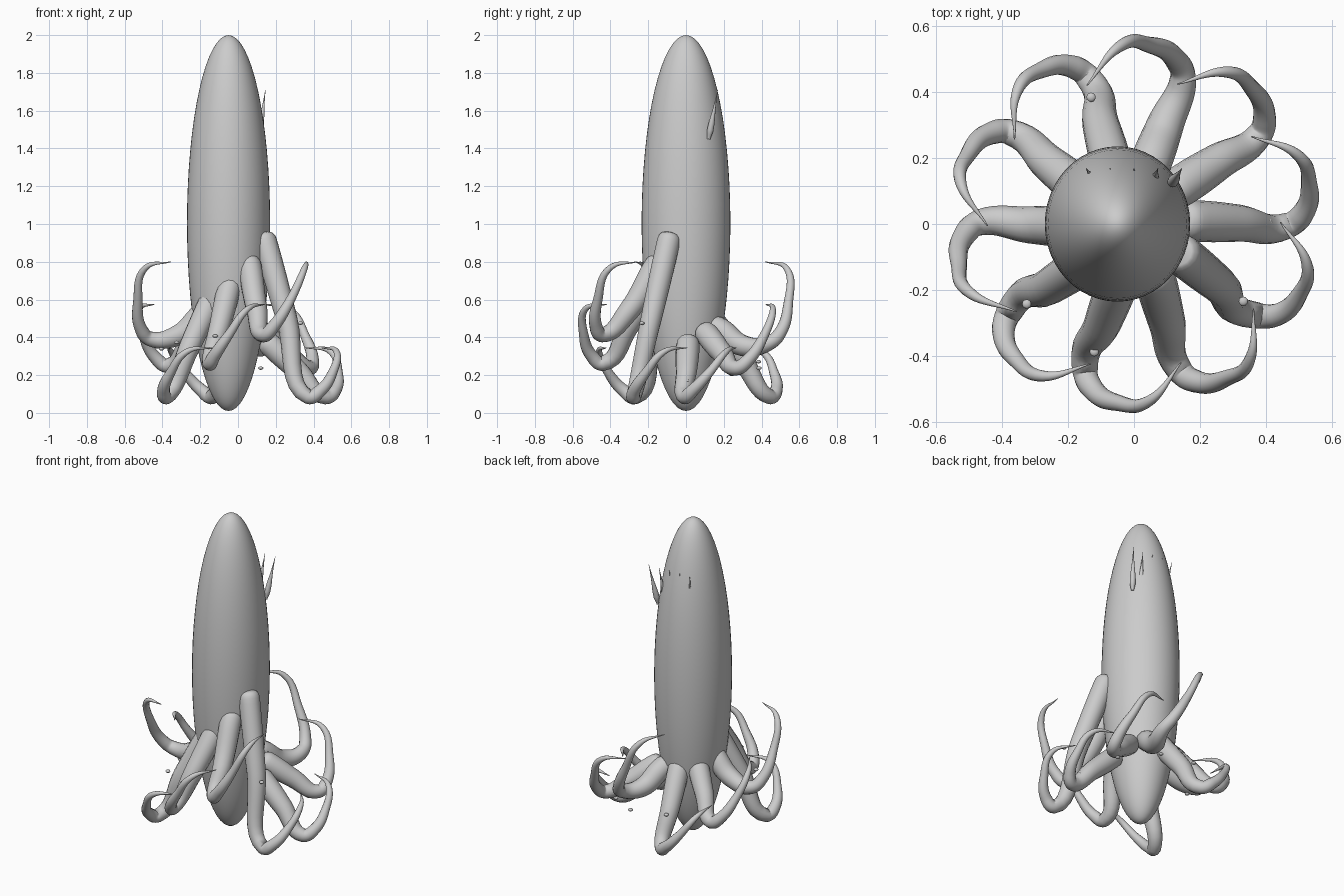
import bpy, math
from mathutils import Vector, Matrix

cube = bpy.data.objects.get("Cube")
if cube:
    bpy.data.objects.remove(cube, do_unlink=True)

grey = bpy.data.materials.new("plain grey")
grey.use_nodes = True
GREY = (0.6, 0.6, 0.6, 1)
grey.diffuse_color = GREY
grey.node_tree.nodes["Principled BSDF"].inputs["Base Color"].default_value = GREY


def finish(ob, name):
    ob.name = name
    ob.data.name = name
    ob.data.materials.clear()
    ob.data.materials.append(grey)
    ob.data.polygons.foreach_set("use_smooth", [True] * len(ob.data.polygons))
    return ob


def ball(name, centre, size, segments, rings):
    bpy.ops.mesh.primitive_uv_sphere_add(segments=segments, ring_count=rings, location=centre)
    ob = bpy.context.object
    ob.scale = size
    return finish(ob, name)


def tube(name, points, radii):
    """Tapered tube along a smooth path, turned into a mesh."""
    cu = bpy.data.curves.new(name, "CURVE")
    cu.dimensions = "3D"
    cu.bevel_depth = 1
    cu.bevel_resolution = 5
    cu.resolution_u = 8
    cu.use_fill_caps = True
    sp = cu.splines.new("BEZIER")
    sp.radius_interpolation = "CARDINAL"
    sp.bezier_points.add(len(points) - 1)
    for bp, p, r in zip(sp.bezier_points, points, radii):
        bp.co = p
        bp.radius = r
        bp.handle_left_type = bp.handle_right_type = "AUTO"
    ob = bpy.data.objects.new(name, cu)
    bpy.context.collection.objects.link(ob)
    bpy.ops.object.select_all(action="DESELECT")
    ob.select_set(True)
    bpy.context.view_layer.objects.active = ob
    bpy.ops.object.convert(target="MESH")
    return finish(bpy.context.object, name)


# Long egg-shaped body
ball("body", (-0.05, 0, 1.005), (0.22, 0.235, 0.995), 48, 32)

# Ten arms in a descending spiral, with three alternating curl heights
root_heights = [0.91, 0.78, 0.68, 0.62, 0.54, 0.50, 0.47, 0.45, 0.42, 0.36]
# knee height, tip height, sag of the upper arm, drop of the knee per arm
knees = [(0.085, 0.345, 0, 0), (0.42, 0.8, 0.055, 0.007), (0.27, 0.575, 0.01, 0.004)]
curl = [(0.512, 0.033, 0.12), (0.53, 0.12, 0.48), (0.49, 0.213, 0.92), (0.355, 0.265, 1)]
radii = [0.012, 0.047, 0.062, 0.056, 0.04, 0.034, 0.025, 0.016, 0.002]

for i, root_z in enumerate(root_heights):
    knee_z, tip_z, sag, drop = knees[i % 3]
    knee_z -= drop * i
    turn = Matrix.Rotation(math.radians(-36 * (i + 1)), 3, "Z")
    root = Vector((0.17, 0.01, root_z))
    knee = Vector((0.465, -0.005, knee_z))
    back = (root - knee).normalized()
    middle = root.lerp(knee, 0.5) - Vector((0, 0, sag))
    path = [root + back * 0.05, root + back * 0.035, root, middle, knee]
    path += [Vector((x, y, knee_z + (tip_z - knee_z) * f)) for x, y, f in curl]
    tube(f"arm_{i + 1}", [turn @ p for p in path], radii)
    # small sucker bump beside each arm
    ball(f"sucker_{i + 1}", turn @ Vector((0.405, 0.005, 0.475 - 0.034 * i)),
         (0.014, 0.014, 0.009), 12, 8)

# Row of slim spikes half sunk into the back
for i in range(5):
    x = (i - 2) / 2
    base = Vector((0.112 * x, 0.12, 1.45))
    tip = Vector((0.145 * x, 0.168, 1.71))
    tube(f"spike_{i + 1}", [base, base.lerp(tip, 0.2), base.lerp(tip, 0.6), tip],
         [0.009, 0.017, 0.008, 0.001])
